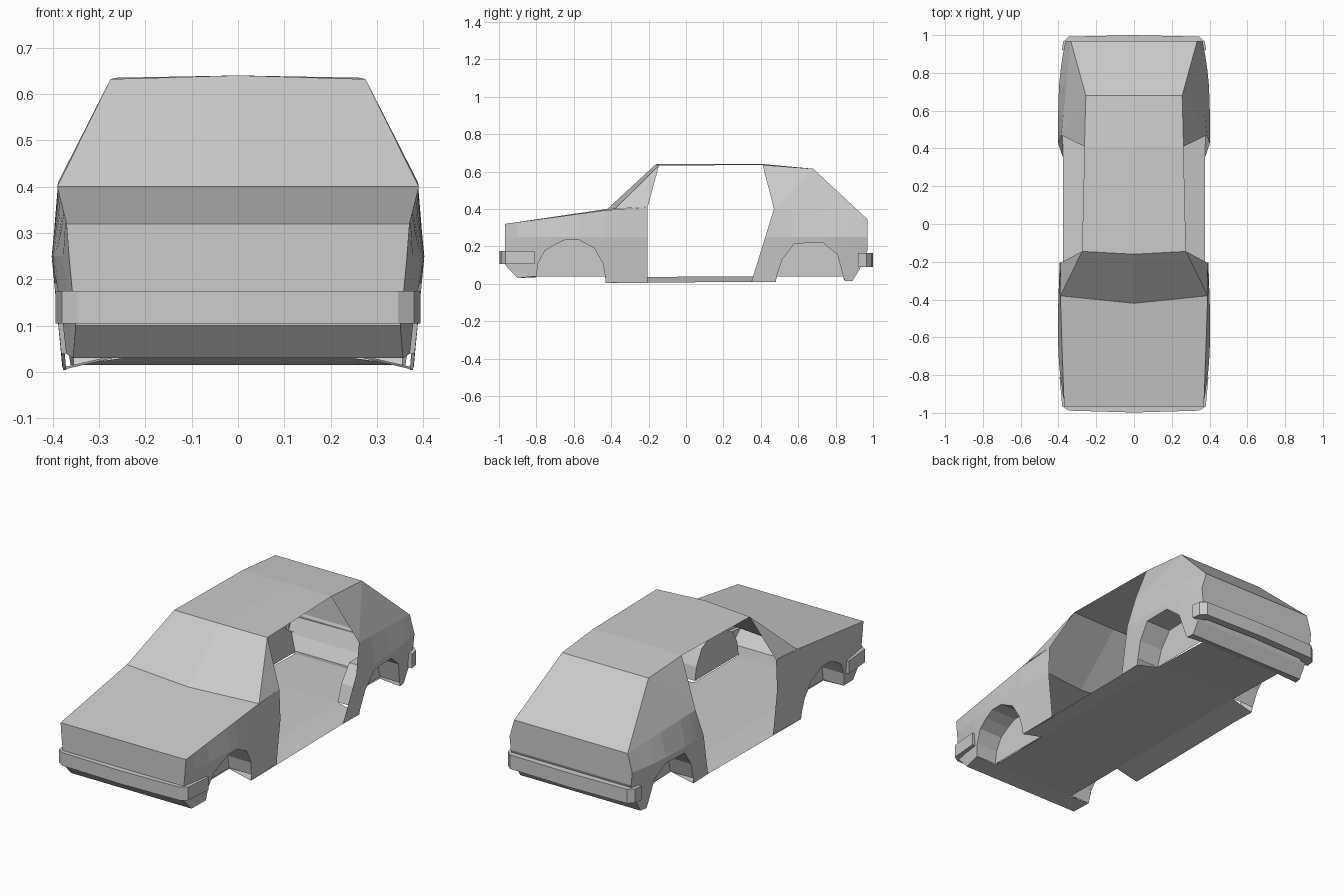
import bpy, bmesh
from mathutils import Vector

cube = bpy.data.objects.get("Cube")
if cube:
    bpy.data.objects.remove(cube, do_unlink=True)

paint = bpy.data.materials.new("primer_grey")
paint.use_nodes = True
GREY = (0.6, 0.6, 0.6, 1)
paint.diffuse_color = GREY
paint.node_tree.nodes["Principled BSDF"].inputs["Base Color"].default_value = GREY


def build(name, faces, reference):
    """Make one mirrored, flat shaded object from a list of polygons."""
    bm = bmesh.new()
    for face in faces:
        corners = []
        for p in map(Vector, face):
            if all((p - q).length > 1e-4 for q in corners):
                corners.append(p)
        if len(corners) > 2:
            bm.faces.new([bm.verts.new(p) for p in corners])
    bmesh.ops.remove_doubles(bm, verts=bm.verts, dist=1e-4)
    bmesh.ops.recalc_face_normals(bm, faces=bm.faces)
    bm.normal_update()
    facing = sum(f.calc_area() * f.normal.dot(f.calc_center_median() - Vector(reference))
                 for f in bm.faces)
    if facing < 0:
        bmesh.ops.reverse_faces(bm, faces=bm.faces)
    mesh = bpy.data.meshes.new(name)
    bm.to_mesh(mesh)
    bm.free()
    mesh.materials.append(paint)
    obj = bpy.data.objects.new(name, mesh)
    bpy.context.collection.objects.link(obj)
    obj.modifiers.new("mirror", 'MIRROR')
    return obj


def strip(row_a, row_b):
    """Quads between two rows of equal length."""
    return [(row_a[i], row_a[i + 1], row_b[i + 1], row_b[i]) for i in range(len(row_a) - 1)]


def side_point(y, z):
    """Point on the bulging body side."""
    if z < 0.25:
        x = 0.378 + 0.024 * z / 0.25
    else:
        x = 0.402 - 0.08 * (z - 0.25)
    if y < -0.6:
        x -= 0.037 * ((-0.6 - y) / 0.365) ** 2
    elif y > 0.6:
        x -= 0.04 * ((y - 0.6) / 0.37) ** 2
    elif -0.45 < y < 0.45:
        x -= 0.008 * min(1, (0.45 - abs(y)) / 0.2)
    return Vector((x, y, z))


def along(points, y):
    """Point on a polyline at a given y, clamped to its ends."""
    if y <= points[0].y:
        return points[0]
    for a, b in zip(points, points[1:]):
        if y <= b.y:
            return a.lerp(b, (y - a.y) / (b.y - a.y))
    return points[-1]


def side_panel(outline, shoulder):
    """Body side in two tiers, from the lower outline up to the shoulder line."""
    low = [side_point(y, z) for y, z in outline]
    top = [along(shoulder, p.y) for p in low]
    mid = []
    for a, b in zip(low, top):
        p = a.lerp(b, (0.25 - a.z) / (b.z - a.z))
        mid.append(side_point(p.y, p.z))
    return strip(low, mid) + strip(mid, top), mid


# Key corners on the left half
hood_front = Vector((0.37, -0.967, 0.32))
cowl = Vector((0.39, -0.38, 0.40))
door_front = Vector((0.388, -0.205, 0.41))
screen_top = Vector((0.275, -0.145, 0.632))
roof_mid = Vector((0.262, 0.41, 0.635))
roof_rear = Vector((0.255, 0.68, 0.615))
door_rear = Vector((0.385, 0.47, 0.40))
hatch_low = Vector((0.335, 0.97, 0.345))

# Wheel arch outlines (y, z)
front_arch = [(-0.80, 0.04), (-0.79, 0.11), (-0.755, 0.175), (-0.70, 0.21), (-0.645, 0.235),
              (-0.575, 0.235), (-0.49, 0.19), (-0.445, 0.11), (-0.432, 0.04)]
rear_arch = [(0.485, 0.04), (0.515, 0.13), (0.58, 0.215), (0.73, 0.22),
             (0.81, 0.155), (0.84, 0.04)]

# Fender and rear quarter
nose = [(-0.967, 0.10), (-0.90, 0.03)]
tail = [(0.89, 0.015), (0.93, 0.08), (0.97, 0.18)]
fender, fender_mid = side_panel(
    nose + front_arch + [(-0.43, 0.005), (-0.205, 0.005)], [hood_front, cowl, door_front])
quarter, quarter_mid = side_panel(
    [(0.35, 0.01), (0.48, 0.01)] + rear_arch + [(0.85, 0.015)] + tail, [door_rear, hatch_low])
fender.append((cowl, door_front, screen_top))
quarter += [(door_rear, roof_mid, roof_rear), (door_rear, roof_rear, hatch_low)]

# Nose, hood, windscreen, roof, hatch and tail as one ribbon to the centre line
edge = [side_point(*nose[1]), side_point(*nose[0]), fender_mid[0], hood_front, cowl, screen_top,
        roof_mid, roof_rear, hatch_low, quarter_mid[-1]]
edge += [side_point(*p) for p in reversed(tail)]
centre = [Vector((0, p.y, p.z)) for p in edge]
centre[4].y = -0.42
centre[5].yz = -0.16, 0.64
centre[6].z = 0.64
ribbon = strip(edge, centre)
build("body_shell", fender + quarter + ribbon, (0, 0, 0.3))

# Floor pan: flat middle with edges sloping down to the sills
floor_rows = [(-0.90, 0.03), (-0.80, 0.035), (-0.432, 0.035), (0.35, 0.04),
              (0.485, 0.04), (0.84, 0.03), (0.89, 0.015)]
WELL_X = 0.25
inner = [Vector((WELL_X, y, z)) for y, z in floor_rows]
spine = [Vector((0, y, z)) for y, z in floor_rows]
floor = strip(inner, spine)
sills = [(-0.90, 0.03), (-0.80, 0.04), (-0.43, 0.005), (0.35, 0.01),
         (0.48, 0.01), (0.85, 0.015), (0.89, 0.015)]
outer = [side_point(y, z) for y, z in sills]
for i in (0, 2, 3, 5):
    floor.append((inner[i], inner[i + 1], outer[i + 1], outer[i]))
build("floor_pan", floor, (0, 0, 0.3))

# Wheel wells: arches carried inward and closed
for name, arch in (("front_wheel_well", front_arch), ("rear_wheel_well", rear_arch)):
    rim = [side_point(y, z) for y, z in arch]
    back = [Vector((WELL_X, y, z)) for y, z in arch]
    middle = (arch[0][0] + arch[-1][0]) / 2
    well = build(name, strip(rim, back) + [back], (0.5, middle, 0.1))
    well.data.flip_normals()


# Bumpers: wrapped bars with top and bottom lips
def bumper(name, path, bottom, top, end):
    def row(z, inset):
        return [Vector((max(x - inset, 0), y - end * inset * (abs(y) > 0.94), z))
                for x, y in path]
    rows = [row(bottom, 0.04), row(bottom, 0), row(top, 0), row(top, 0.04)]
    faces = []
    for a, b in zip(rows, rows[1:]):
        faces += strip(a, b)
    faces.append([r[-1] for r in rows])
    build(name, faces, (0, end * 0.8, (bottom + top) / 2))


bumper("front_bumper", [(0, -0.998), (0.345, -0.988), (0.38, -0.965), (0.394, -0.81)],
       0.105, 0.175, -1)
bumper("rear_bumper", [(0, 1.0), (0.345, 0.992), (0.375, 0.965), (0.382, 0.92)],
       0.09, 0.165, 1)
